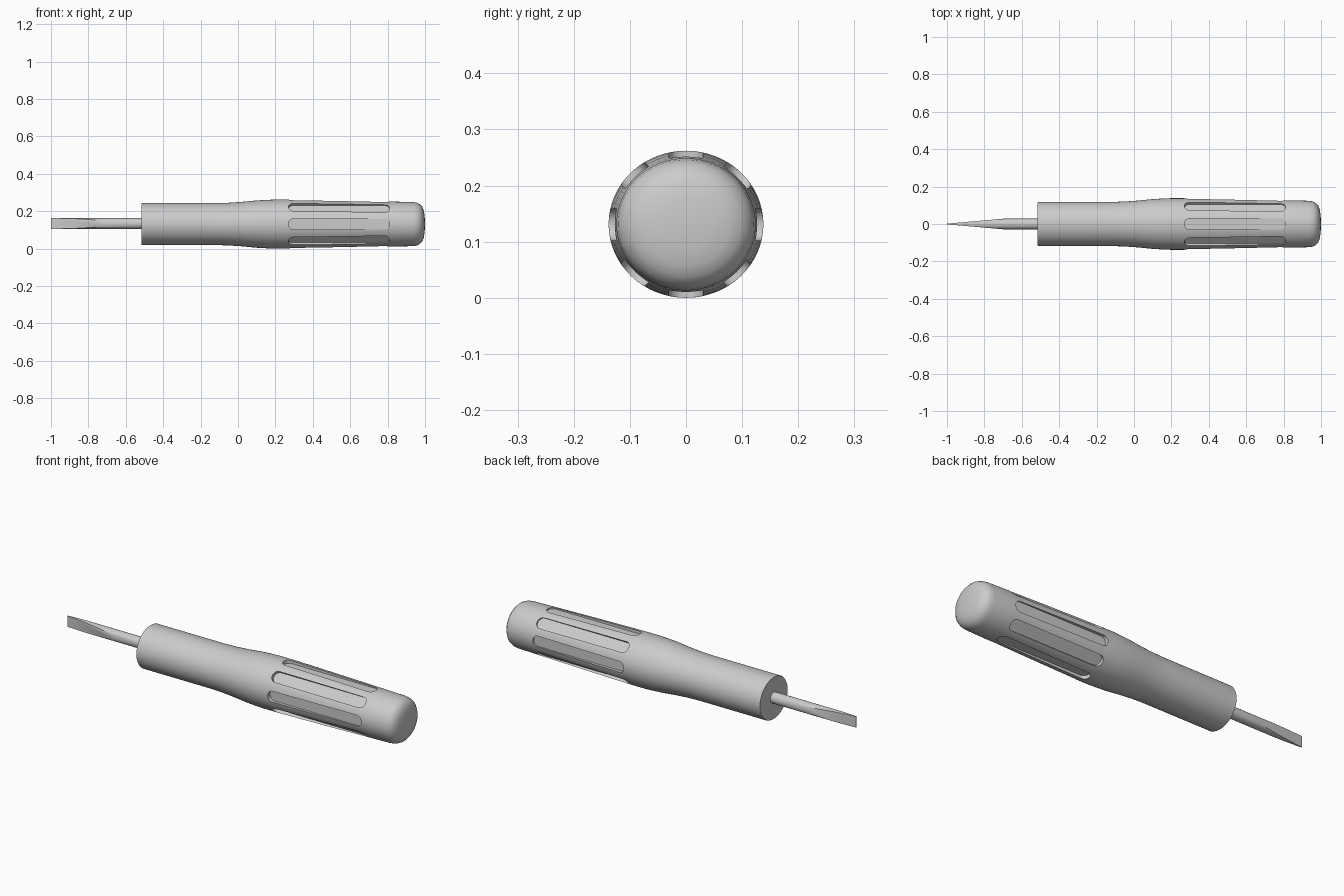
import bpy, bmesh, math
from mathutils import Matrix, Vector

cube = bpy.data.objects.get("Cube")
if cube:
    bpy.data.objects.remove(cube, do_unlink=True)

AXIS_Z = 0.131   # height of the tool's axis
FLATTEN = 0.95   # handle is slightly oval
GROOVES = 8

grey = bpy.data.materials.new("light grey")
grey.use_nodes = True
grey.diffuse_color = (0.6, 0.6, 0.6, 1)
grey.node_tree.nodes["Principled BSDF"].inputs["Base Color"].default_value = (0.6, 0.6, 0.6, 1)


def make_object(name, bm):
    bmesh.ops.recalc_face_normals(bm, faces=bm.faces)
    mesh = bpy.data.meshes.new(name)
    bm.to_mesh(mesh)
    bm.free()
    mesh.materials.append(grey)
    obj = bpy.data.objects.new(name, mesh)
    bpy.context.collection.objects.link(obj)
    return obj


def select_only(obj):
    bpy.ops.object.select_all(action="DESELECT")
    obj.select_set(True)
    bpy.context.view_layer.objects.active = obj


def lathe(profile, steps):
    """Spin (x, radius) points around the x axis."""
    bm = bmesh.new()
    verts = [bm.verts.new((x, r, 0)) for x, r in profile]
    edges = [bm.edges.new(pair) for pair in zip(verts, verts[1:])]
    bmesh.ops.spin(bm, geom=verts + edges, cent=(0, 0, 0), axis=(1, 0, 0),
                   angle=math.tau, steps=steps)
    bmesh.ops.remove_doubles(bm, verts=bm.verts, dist=1e-5)
    return bm


# Handle: straight neck, gentle swell, domed end
handle = make_object("handle", lathe([
    (-0.515, 0), (-0.515, 0.116), (-0.512, 0.118), (-0.12, 0.118),
    (-0.05, 0.120), (0.02, 0.125), (0.10, 0.133), (0.15, 0.136),
    (0.20, 0.138), (0.27, 0.138), (0.40, 0.136), (0.60, 0.132),
    (0.81, 0.127), (0.935, 0.124), (0.955, 0.121), (0.972, 0.113),
    (0.985, 0.098), (0.993, 0.078), (0.998, 0.045), (1.0, 0)], 64))

# Grip grooves: rounded blocks set around the handle
bm = bmesh.new()
for i in range(GROOVES):
    block = bmesh.ops.create_cube(bm, size=1)["verts"]
    bmesh.ops.transform(bm, verts=block, matrix=Matrix.Translation((0.54, 0, 0.158))
                        @ Matrix.Diagonal((0.54, 0.06, 0.08, 1)))
    uprights = [e for e in {e for v in block for e in v.link_edges}
                if abs(e.verts[0].co.z - e.verts[1].co.z) > 0.01]
    rounded = bmesh.ops.bevel(bm, geom=uprights, offset=0.027, segments=6,
                              profile=0.5, affect="EDGES")
    verts = list({v for v in block if v.is_valid} | set(rounded["verts"]))
    bmesh.ops.rotate(bm, verts=verts, cent=(0, 0, 0),
                     matrix=Matrix.Rotation(i * math.tau / GROOVES, 3, "X"))
cutter = make_object("groove_cutter", bm)
cutter.hide_render = True

cut = handle.modifiers.new("grooves", "BOOLEAN")
cut.operation = "DIFFERENCE"
cut.solver = "EXACT"
cut.object = cutter
select_only(handle)
bpy.ops.object.modifier_apply(modifier=cut.name)
bpy.data.objects.remove(cutter, do_unlink=True)
handle.data.transform(Matrix.Translation((0, 0, AXIS_Z)) @ Matrix.Diagonal((1, 1, FLATTEN, 1)))

# Shaft: round rod whose end is cut on both sides into a flat blade
R, TIP, BLADE_START, TIP_HALF = 0.029, -1.0, -0.69, 0.002
bm = lathe([(TIP, 0), (TIP, R), (-0.5, R), (-0.5, 0)], 32)
for side in (-1, 1):
    normal = Vector((TIP_HALF - R, side * (BLADE_START - TIP), 0)).normalized()
    result = bmesh.ops.bisect_plane(
        bm, geom=bm.verts[:] + bm.edges[:] + bm.faces[:],
        plane_co=(TIP, side * TIP_HALF, 0), plane_no=normal, clear_outer=True)
    rim = [e for e in result["geom_cut"] if isinstance(e, bmesh.types.BMEdge)]
    bmesh.ops.holes_fill(bm, edges=rim, sides=0)
shaft = make_object("shaft_and_blade", bm)
shaft.data.transform(Matrix.Translation((0, 0, AXIS_Z + 0.003)))

for obj in (handle, shaft):
    select_only(obj)
    bpy.ops.object.shade_smooth_by_angle(angle=math.radians(30))
